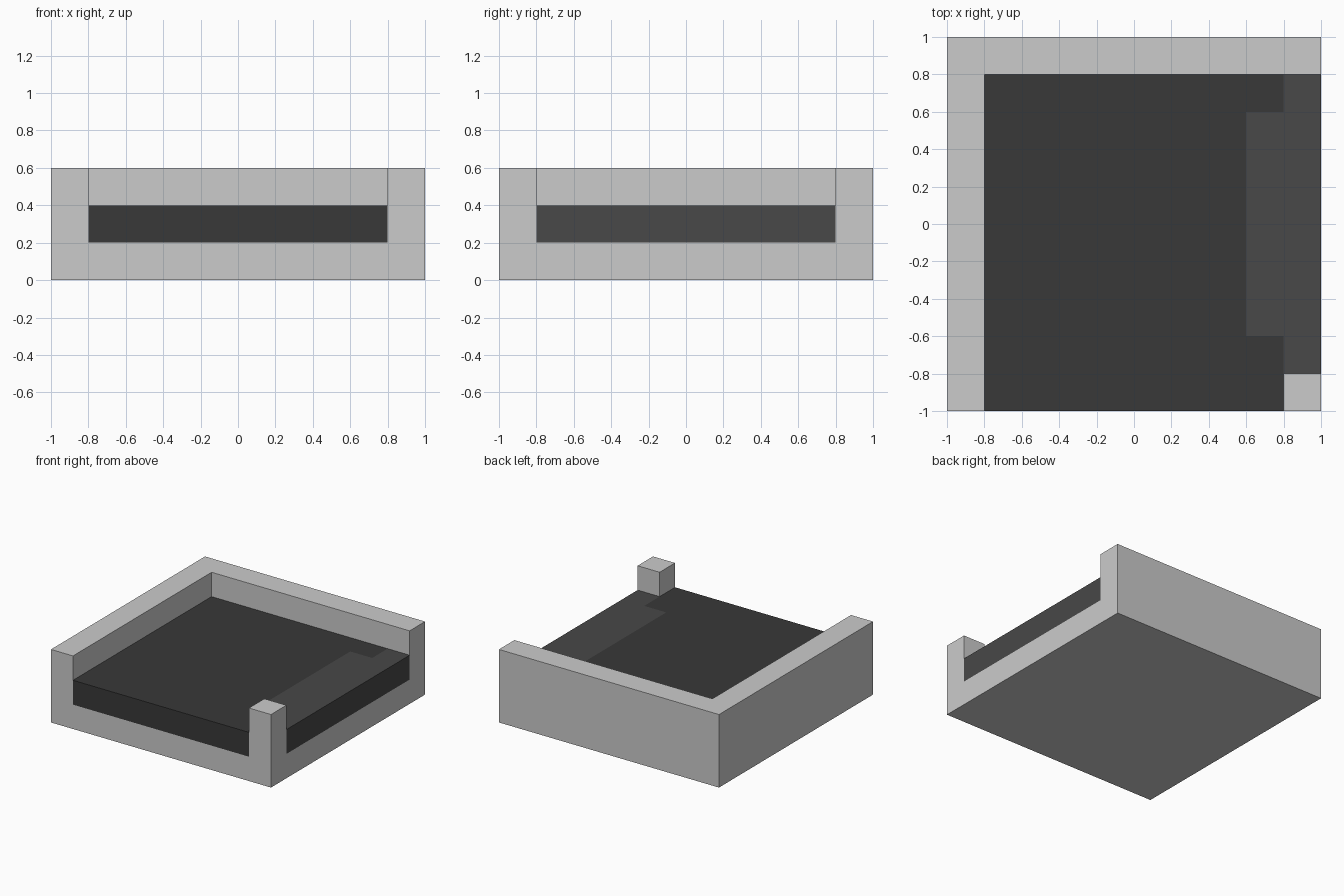
import bpy
import bmesh

if "Cube" in bpy.data.objects:
    bpy.data.objects.remove(bpy.data.objects["Cube"])


def prism(name, outline, z0, z1, mat=None):
    """Extrude a flat outline (counter-clockwise) from z0 up to z1."""
    bm = bmesh.new()
    face = bm.faces.new([bm.verts.new((x, y, z0)) for x, y in outline])
    ext = bmesh.ops.extrude_face_region(bm, geom=[face], use_keep_orig=True)
    top = [v for v in ext["geom"] if isinstance(v, bmesh.types.BMVert)]
    bmesh.ops.translate(bm, verts=top, vec=(0, 0, z1 - z0))
    bmesh.ops.recalc_face_normals(bm, faces=bm.faces)
    mesh = bpy.data.meshes.new(name)
    bm.to_mesh(mesh)
    bm.free()
    obj = bpy.data.objects.new(name, mesh)
    bpy.context.collection.objects.link(obj)
    if mat:
        mesh.materials.append(mat)
    return obj


def material(name, value):
    mat = bpy.data.materials.new(name)
    mat.diffuse_color = (value, value, value, 1)
    mat.use_nodes = True
    mat.node_tree.nodes["Principled BSDF"].inputs["Base Color"].default_value = mat.diffuse_color
    return mat


# Outer tray: solid block with an L-shaped opening leaving two walls and a post
tray = prism("tray", [(-1, -1), (1, -1), (1, 1), (-1, 1)], 0, 0.6)
cutter = prism("opening_cutter",
               [(-0.8, -1.2), (0.8, -1.2), (0.8, -0.8),
                (1.2, -0.8), (1.2, 0.8), (-0.8, 0.8)], 0.2, 0.8)
cutter.hide_render = True
cutter.hide_viewport = True
cut = tray.modifiers.new("opening", 'BOOLEAN')
cut.operation = 'DIFFERENCE'
cut.solver = 'EXACT'
cut.object = cutter

# Dark floor slab, notched on the right
prism("floor_slab",
      [(-0.8, -1), (0.8, -1), (0.8, -0.6), (0.6, -0.6),
       (0.6, 0.6), (0.8, 0.6), (0.8, 0.8), (-0.8, 0.8)],
      0.2, 0.4, material("dark_floor", 0.04))

# Slightly lighter side slab that fills the notch and the right opening
prism("side_slab",
      [(0.8, -0.8), (1, -0.8), (1, 0.8), (0.8, 0.8),
       (0.8, 0.6), (0.6, 0.6), (0.6, -0.6), (0.8, -0.6)],
      0.2, 0.4, material("lighter_floor", 0.065))
